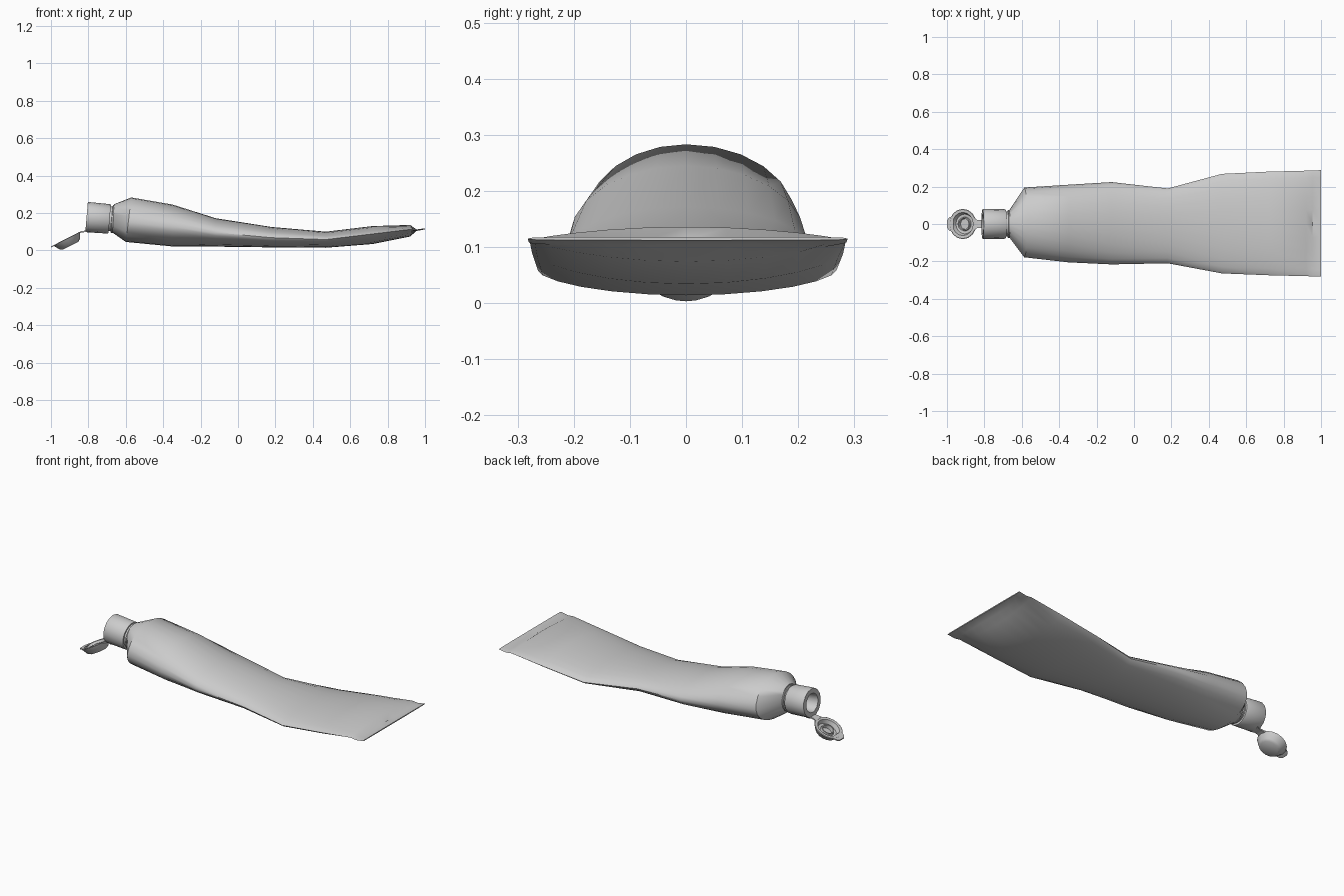
import bpy, bmesh
from math import sin, cos, pi, radians
from mathutils import Vector


def finish(bm, name, angle=35):
    bmesh.ops.recalc_face_normals(bm, faces=bm.faces)
    me = bpy.data.meshes.new(name)
    bm.to_mesh(me)
    bm.free()
    ob = bpy.data.objects.new(name, me)
    bpy.context.collection.objects.link(ob)
    bpy.ops.object.select_all(action='DESELECT')
    ob.select_set(True)
    bpy.context.view_layer.objects.active = ob
    bpy.ops.object.shade_smooth_by_angle(angle=radians(angle))
    return ob


def loft(name, rings, caps=True, angle=35):
    bm = bmesh.new()
    loops = [[bm.verts.new(p) for p in ring] for ring in rings]
    n = len(loops[0])
    for a, b in zip(loops, loops[1:]):
        for i in range(n):
            j = (i + 1) % n
            bm.faces.new((a[i], a[j], b[j], b[i]))
    if caps:
        bm.faces.new(loops[0])
        bm.faces.new(loops[-1])
    return finish(bm, name, angle)


def lathe(name, profile, origin, axis, n=16, angle=35):
    """Revolve (radius, height) pairs about an axis lying in the xz plane."""
    o, w = Vector(origin), Vector(axis).normalized()
    v = Vector((0, 1, 0))
    u = v.cross(w)
    rings = [[o + w * h + r * (u * cos(2 * pi * i / n) + v * sin(2 * pi * i / n))
              for i in range(n)] for r, h in profile]
    return loft(name, rings, True, angle)


# Squeezed tube: x, y min, y max, z bottom, z side, z top, slant, roundness power
SECTIONS = [
    (-0.668, -0.070, 0.072, 0.097, 0.172, 0.247, 0.08, 1.0),
    (-0.585, -0.178, 0.195, 0.045, 0.150, 0.283, 0.12, 1.0),
    (-0.350, -0.205, 0.210, 0.021, 0.125, 0.245, 0.0, 1.05),
    (-0.120, -0.216, 0.224, 0.020, 0.095, 0.172, 0.0, 1.1),
    (0.180, -0.210, 0.190, 0.016, 0.068, 0.125, 0.0, 1.1),
    (0.470, -0.264, 0.268, 0.014, 0.058, 0.100, 0.0, 1.2),
    (0.720, -0.274, 0.280, 0.034, 0.088, 0.130, 0.0, 1.4),
    (0.920, -0.279, 0.285, 0.074, 0.112, 0.136, 0.0, 1.7),
    (0.955, -0.280, 0.286, 0.104, 0.108, 0.112, 0.0, 0.3),
    (1.000, -0.282, 0.288, 0.112, 0.115, 0.118, 0.0, 0.3),
]
N = 24
rings = []
for x, y0, y1, zb, zs, zt, slant, p in SECTIONS:
    ring = []
    for i in range(N):
        c, s = cos(2 * pi * i / N), sin(2 * pi * i / N)
        y = c * y1 if c > 0 else -c * y0
        h = abs(s) ** p if abs(s) > 1e-6 else 0
        z = zs + h * (zt - zs) if s > 0 else zs - h * (zs - zb)
        ring.append((x + slant * (z - (zb + zt) / 2), y, z))
    rings.append(ring)
loft("tube_body", rings, angle=40)

# Neck and hollow cap base share a slightly raised axis
AXIS = (-0.996, 0, 0.083)
lathe("neck", [(0.066, -0.015), (0.066, 0.004), (0.074, 0.006), (0.074, 0.014),
               (0.066, 0.016), (0.066, 0.04)], (-0.66, 0, 0.167), AXIS)
lathe("cap_base", [(0.060, 0.0), (0.076, 0.0), (0.079, 0.006), (0.081, 0.118), (0.079, 0.124),
                   (0.053, 0.124), (0.050, 0.118), (0.046, 0.03)],
      (-0.686, 0, 0.168), AXIS)

# Open lid: shallow tilted bowl with an inner plug ring
T = radians(27)
UP = (-sin(T), 0, cos(T))
RIM = (-0.915, 0, 0.062)
lathe("lid", [(0.047, -0.042), (0.060, -0.034), (0.077, -0.006), (0.081, 0.0),
              (0.078, 0.002), (0.062, 0.001), (0.053, -0.022), (0.038, -0.024),
              (0.036, -0.008), (0.030, -0.008), (0.028, -0.028)], RIM, UP)


def strip(name, path, thick):
    """Thin plate following (x, z, half width) points."""
    loft(name, [[(x, -w, z), (x, w, z), (x, w, z - thick), (x, -w, z - thick)]
                for x, z, w in path], angle=20)


# Thumb tab on the lid and hinge joining it to the cap
strip("lid_tab", [(-0.965, 0.038, 0.045), (-0.990, 0.026, 0.034), (-1.0, 0.021, 0.018)], 0.006)
strip("hinge", [(-0.852, 0.097, 0.030), (-0.838, 0.103, 0.022), (-0.815, 0.106, 0.022),
                (-0.795, 0.106, 0.030)], 0.008)
